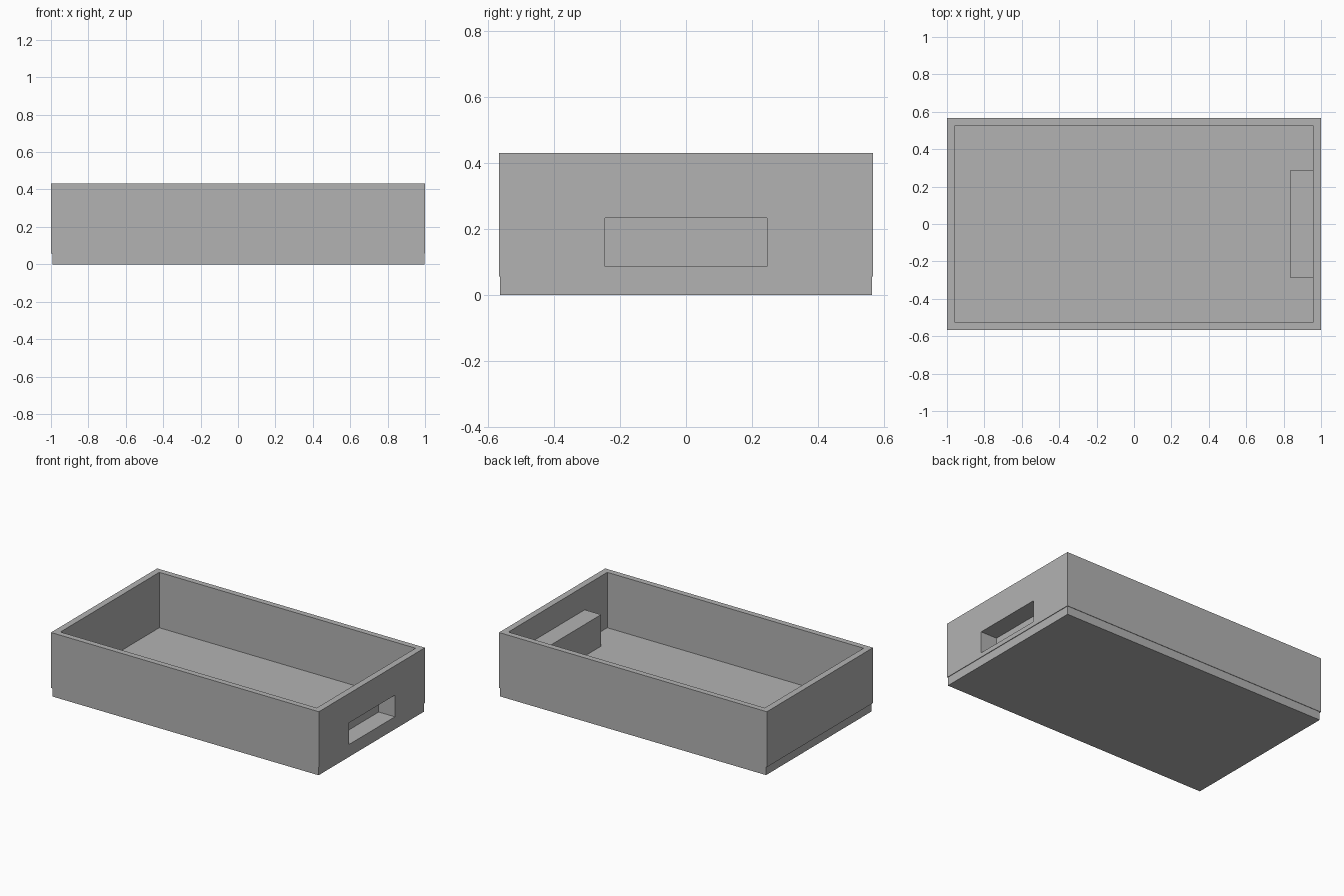
import bpy

cube = bpy.data.objects.get("Cube")
if cube:
    bpy.data.objects.remove(cube, do_unlink=True)

# Single plain grey
grey = bpy.data.materials.new("plain_grey")
grey.use_nodes = True
grey.diffuse_color = (0.45, 0.45, 0.45, 1)
grey.node_tree.nodes["Principled BSDF"].inputs["Base Color"].default_value = (0.45, 0.45, 0.45, 1)


def box(name, low, high):
    """Axis-aligned box between two corners."""
    bpy.ops.mesh.primitive_cube_add(size=1)
    ob = bpy.context.object
    ob.name = ob.data.name = name
    for v in ob.data.vertices:
        v.co = [b if c > 0 else a for c, a, b in zip(v.co, low, high)]
    ob.data.materials.append(grey)
    return ob


def combine(target, tool, operation):
    """Apply a boolean and discard the tool object."""
    tool.hide_render = True
    mod = target.modifiers.new(operation.lower(), 'BOOLEAN')
    mod.operation, mod.object, mod.solver = operation, tool, 'EXACT'
    bpy.context.view_layer.objects.active = target
    bpy.ops.object.modifier_apply(modifier=mod.name)
    bpy.data.objects.remove(tool, do_unlink=True)


HEIGHT, FLOOR = 0.431, 0.057

# Base plate, set in slightly from the walls
box("base_plate", (-0.992, -0.563, 0), (0.996, 0.563, FLOOR))

# Four walls as one frame
walls = box("walls", (-1, -0.566, FLOOR), (1, 0.566, HEIGHT))
combine(walls, box("cavity_cutter", (-0.957, -0.527, -0.1), (0.957, 0.527, 1)), 'DIFFERENCE')

# Handle housing inside the end wall, then the grip recess cut from outside
combine(walls, box("handle_housing", (0.835, -0.287, FLOOR), (0.98, 0.287, 0.27)), 'UNION')
combine(walls, box("grip_cutter", (0.879, -0.245, 0.087), (1.1, 0.245, 0.233)), 'DIFFERENCE')
